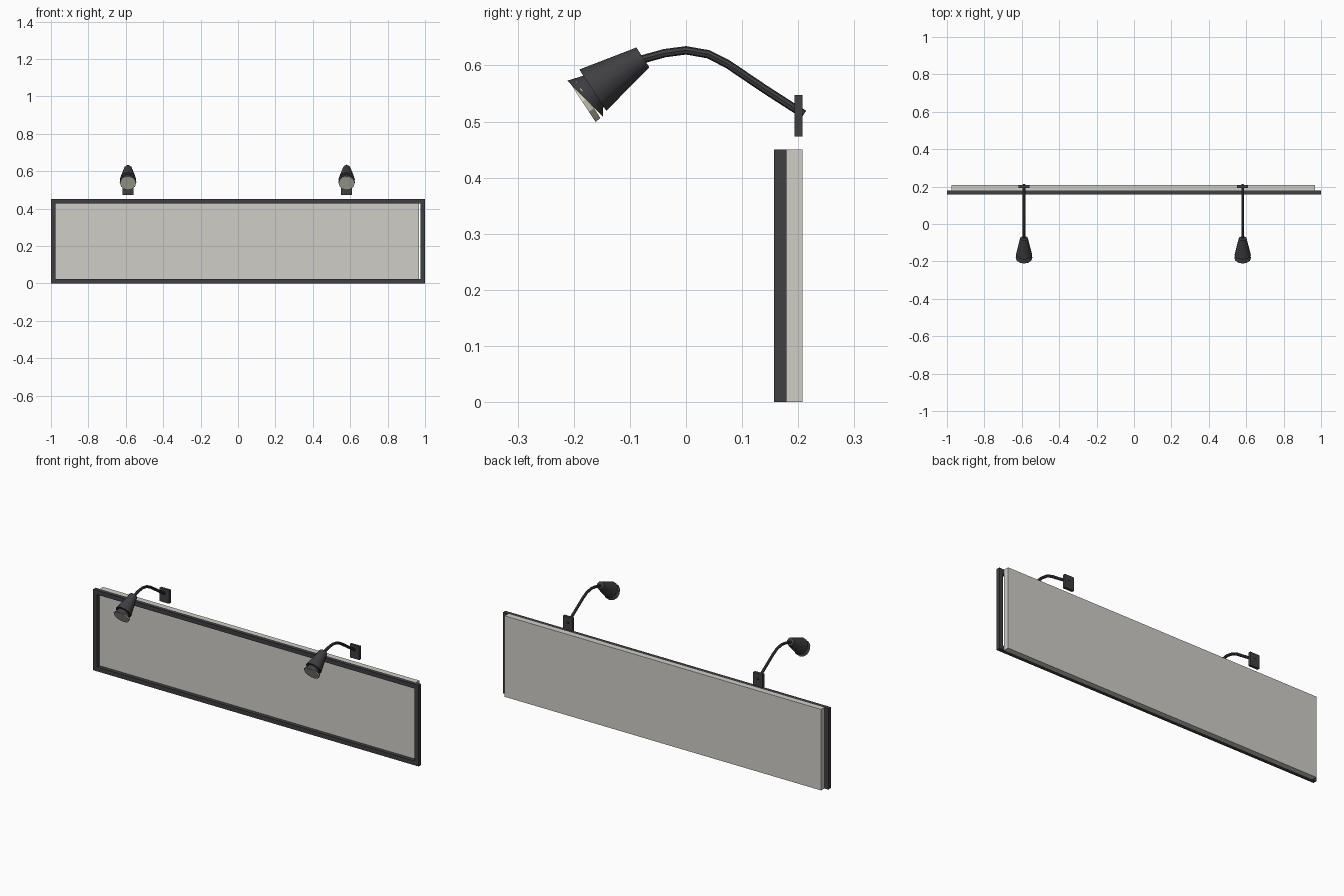
import bpy, bmesh
from math import cos, sin, pi
from mathutils import Vector

if "Cube" in bpy.data.objects:
    bpy.data.objects.remove(bpy.data.objects["Cube"])

def material(name, color):
    m = bpy.data.materials.new(name)
    m.diffuse_color = color
    m.use_nodes = True
    m.node_tree.nodes["Principled BSDF"].inputs["Base Color"].default_value = m.diffuse_color
    return m

DARK = material("dark_metal", (0.05, 0.05, 0.055, 1))
PALE = material("pale_panel", (0.62, 0.61, 0.57, 1))
LENS = material("warm_lens", (0.68, 0.66, 0.55, 1))

def finish(name, bm, mat, smooth=False):
    bmesh.ops.recalc_face_normals(bm, faces=bm.faces)
    me = bpy.data.meshes.new(name)
    bm.to_mesh(me)
    bm.free()
    me.materials.append(mat)
    ob = bpy.data.objects.new(name, me)
    bpy.context.collection.objects.link(ob)
    if smooth:
        bpy.ops.object.select_all(action='DESELECT')
        ob.select_set(True)
        bpy.context.view_layer.objects.active = ob
        bpy.ops.object.shade_smooth_by_angle(angle=0.7)
    return ob

def box(name, x, y, z, mat):
    bm = bmesh.new()
    bmesh.ops.create_cube(bm, size=1)
    for v in bm.verts:
        v.co = [(a + b) / 2 + c * (b - a) for c, (a, b) in zip(v.co, (x, y, z))]
    return finish(name, bm, mat)

def tube(name, rings, sides, mat, caps=True, smooth=True):
    """Loft circles given as (centre, axis, radius); every axis lies in the YZ plane."""
    bm = bmesh.new()
    loops = []
    for c, axis, r in rings:
        u = Vector((1, 0, 0))
        w = Vector(axis).normalized().cross(u)
        loops.append([bm.verts.new(Vector(c) + r * (cos(2 * pi * i / sides) * u + sin(2 * pi * i / sides) * w))
                      for i in range(sides)])
    for a, b in zip(loops, loops[1:]):
        for i in range(sides):
            j = (i + 1) % sides
            bm.faces.new((a[i], a[j], b[j], b[i]))
    if caps:
        bm.faces.new(loops[0])
        bm.faces.new(loops[-1])
    return finish(name, bm, mat, smooth)

# sign box behind the frame
box("sign_panel", (-0.976, 0.969), (0.178, 0.208), (0, 0.45), PALE)

# rectangular border frame as one mitred ring
bm = bmesh.new()
def rect(inset, y):
    x0, z0, z1 = 1 - inset, inset, 0.45 - inset
    return [bm.verts.new(p) for p in ((-x0, y, z0), (x0, y, z0), (x0, y, z1), (-x0, y, z1))]
section = [rect(0, 0.157), rect(0, 0.179), rect(0.024, 0.179), rect(0.024, 0.157)]
for k in range(4):
    a, b = section[k], section[(k + 1) % 4]
    for i in range(4):
        j = (i + 1) % 4
        bm.faces.new((a[i], a[j], b[j], b[i]))
finish("sign_frame", bm, DARK)

# bent arm centre line (y, z) and lamp axis
ARM = [(0.21, 0.513), (0.14, 0.558), (0.075, 0.602), (0.04, 0.62), (0, 0.627), (-0.038, 0.622), (-0.085, 0.609)]
AXIS = Vector((0, -0.836, -0.549))
UP = Vector((0, -0.549, 0.836))

for side, x in (("left", -0.588), ("right", 0.581)):
    # wall plate and arm
    box(side + "_wall_plate", (x - 0.029, x + 0.029), (0.193, 0.208), (0.473, 0.547), DARK)
    pts = [Vector((x, y, z)) for y, z in ARM]
    rings = [(p, pts[min(i + 1, len(pts) - 1)] - pts[max(i - 1, 0)], 0.0075) for i, p in enumerate(pts)]
    tube(side + "_arm", rings, 8, DARK)
    # conical shade
    mouth = Vector((x, -0.166, 0.556))
    tube(side + "_shade", [(mouth - AXIS * 0.1065, AXIS, 0.021), (mouth, AXIS, 0.044)], 12, DARK)
    # tilted flared collar and lens disc
    tilt = AXIS - UP * 0.2
    tube(side + "_collar", [(mouth - AXIS * 0.003, AXIS, 0.03),
                            (mouth + AXIS * 0.02 - UP * 0.005, tilt, 0.045)], 12, DARK, caps=False)
    lens = mouth + AXIS * 0.016 - UP * 0.007
    tube(side + "_lens", [(lens, AXIS, 0.042), (lens + AXIS * 0.011, AXIS, 0.043)], 12, LENS, smooth=False)
